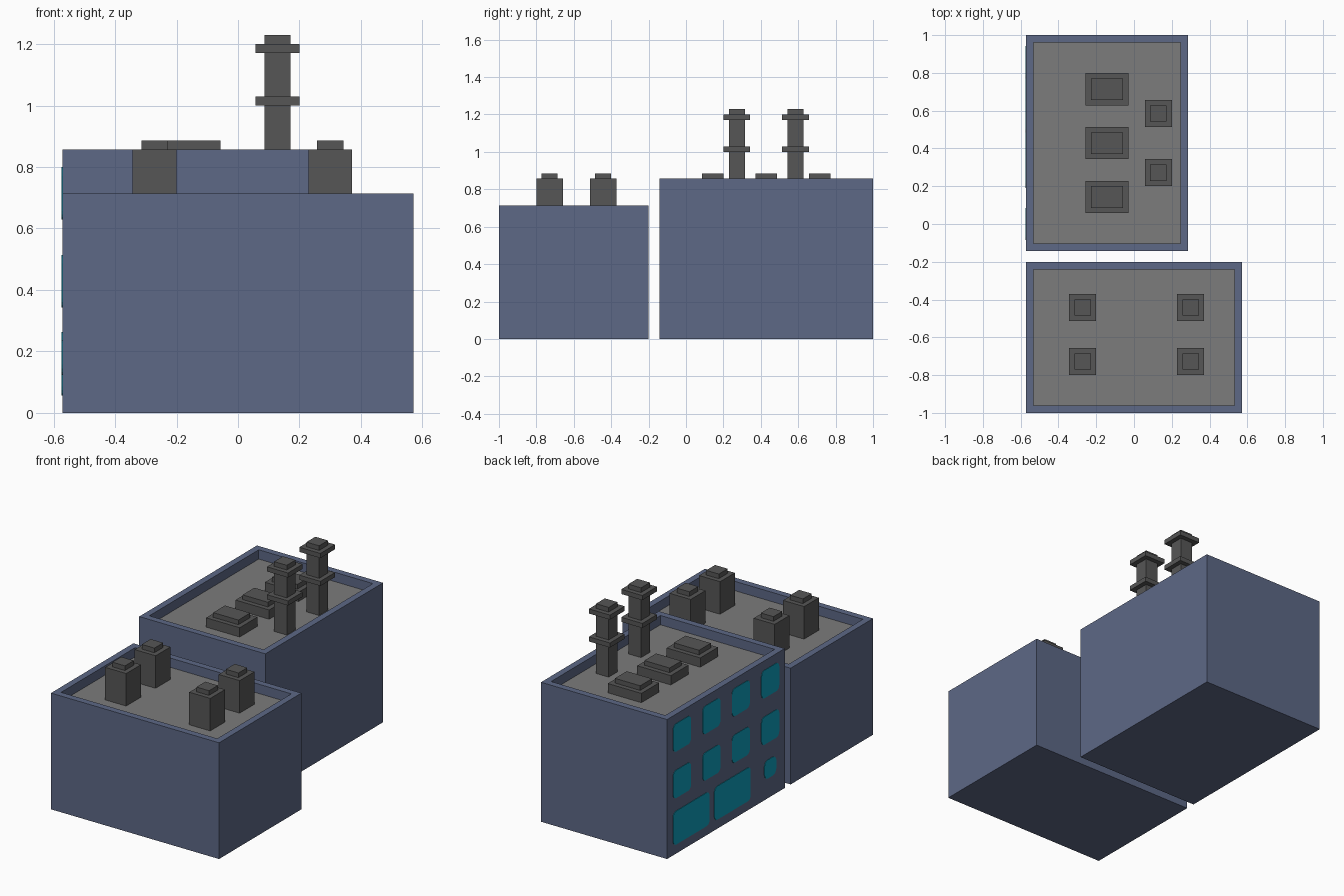
import bpy
import bmesh
import math
from mathutils import Vector

if "Cube" in bpy.data.objects:
    bpy.data.objects.remove(bpy.data.objects["Cube"], do_unlink=True)

U = 2 / 70  # one grid step; all sizes below are in steps


def material(name, rgb):
    linear = [((c / 255 + 0.055) / 1.055) ** 2.4 for c in rgb]
    mat = bpy.data.materials.new(name)
    mat.diffuse_color = (*linear, 1)
    mat.use_nodes = True
    bsdf = next(n for n in mat.node_tree.nodes if n.type == 'BSDF_PRINCIPLED')
    bsdf.inputs["Base Color"].default_value = (*linear, 1)
    return mat


WALL = material("slate blue wall", (93, 104, 134))
ROOF = material("grey roof", (124, 124, 124))
METAL = material("dark grey vent", (86, 86, 86))
GLASS = material("teal glass", (14, 157, 186))


def finish(name, bm, *mats):
    bmesh.ops.scale(bm, vec=(U, U, U), verts=bm.verts)
    mesh = bpy.data.meshes.new(name)
    bm.to_mesh(mesh)
    bm.free()
    for mat in mats:
        mesh.materials.append(mat)
    obj = bpy.data.objects.new(name, mesh)
    bpy.context.collection.objects.link(obj)
    return obj


def add_box(bm, lo, hi):
    lo, hi = Vector(lo), Vector(hi)
    verts = bmesh.ops.create_cube(bm, size=1)["verts"]
    for v in verts:
        v.co = (lo + hi) / 2 + v.co * (hi - lo)


# Buildings: a block with a rim around a sunken roof
def building(name, lo, hi):
    bm = bmesh.new()
    add_box(bm, lo, hi)
    bm.normal_update()
    top = next(f for f in bm.faces if f.normal.z > 0.9)
    bmesh.ops.inset_region(bm, faces=[top], thickness=2)
    roof = bmesh.ops.extrude_discrete_faces(bm, faces=[top])["faces"][0]
    bmesh.ops.translate(bm, verts=roof.verts, vec=(0, 0, -2))
    roof.material_index = 1
    finish(name, bm, WALL, ROOF)


building("front_building", (-20, -35, 0), (20, -7, 25))
building("back_building", (-20, -5, 0), (10, 35, 30))


# Roof units: a block with a smaller cap one step in from its edges
def capped_block(name, x, y, w, d, z0, z1):
    bm = bmesh.new()
    add_box(bm, (x, y, z0), (x + w, y + d, z1))
    add_box(bm, (x + 1, y + 1, z1), (x + w - 1, y + d - 1, z1 + 1))
    finish(name, bm, METAL)


for x, side in ((-12, "right"), (8, "left")):
    for y, end in ((-28, "front"), (-18, "rear")):
        capped_block(f"short_chimney_{end}_{side}", x, y, 5, 5, 23, 30)

for i, y in enumerate((2, 12, 22)):
    capped_block(f"roof_vent_{i + 1}", -9, y, 8, 6, 28, 30)

# Tall chimneys: a square stack with two collars
for i, y in enumerate((7, 18)):
    bm = bmesh.new()
    add_box(bm, (3, y + 1, 28), (6, y + 4, 43))
    for z in (35, 41):
        add_box(bm, (2, y, z), (7, y + 5, z + 1))
    finish(f"tall_chimney_{i + 1}", bm, METAL)


# Windows: thin rounded plates on the -x wall; s is measured from the rear corner
def window(name, s, z, w, h, r=1.0):
    bm = bmesh.new()
    yc, zc = 35 - s - w / 2, z + h / 2
    verts = []
    for corner, (sy, sz) in enumerate(((1, 1), (-1, 1), (-1, -1), (1, -1))):
        for step in range(5):
            a = math.pi / 2 * (corner + step / 4)
            verts.append(bm.verts.new((-20, yc + sy * (w / 2 - r) + r * math.cos(a),
                                       zc + sz * (h / 2 - r) + r * math.sin(a))))
    face = bm.faces.new(verts)
    outer = bmesh.ops.extrude_face_region(bm, geom=[face])["geom"]
    bmesh.ops.translate(bm, verts=[g for g in outer if isinstance(g, bmesh.types.BMVert)],
                        vec=(-0.1, 0, 0))
    bmesh.ops.recalc_face_normals(bm, faces=bm.faces)
    finish(name, bm, GLASS)


for row, z in (("upper", 22), ("middle", 12)):
    for col, s in enumerate((2, 12, 22, 32)):
        window(f"{row}_window_{col + 1}", s, z, 6, 6)
for i, s in enumerate((2, 16)):
    window(f"shop_window_{i + 1}", s, 2, 12.3, 7.2)
window("small_window", 33, 4.3, 4, 4, 1.2)
